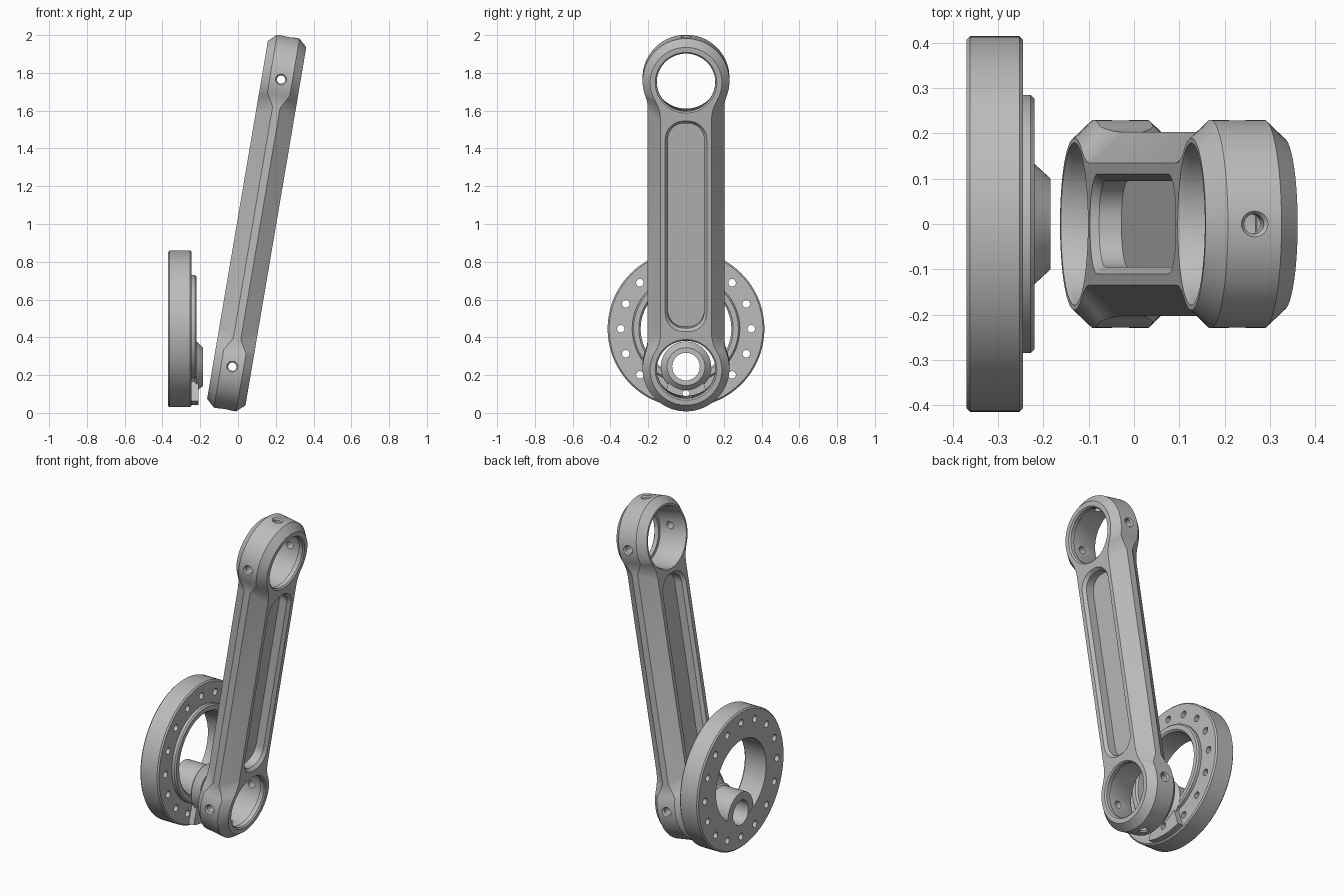
import bpy, bmesh, math
from math import sin, cos, pi, radians
from mathutils import Matrix, Vector

cube = bpy.data.objects.get("Cube")
if cube:
    bpy.data.objects.remove(cube, do_unlink=True)

metal = bpy.data.materials.new("brushed_grey")
metal.use_nodes = True
GREY = (0.5, 0.5, 0.5, 1)
metal.diffuse_color = GREY
metal.node_tree.nodes["Principled BSDF"].inputs["Base Color"].default_value = GREY


def loft(name, rings, hollow=False, matrix=None):
    """Skin a stack of equal rings; cap the ends, or close into a loop if hollow."""
    bm = bmesh.new()
    rows = [[bm.verts.new(p) for p in ring] for ring in rings]
    n = len(rows[0])
    for a, b in zip(rows, rows[1:] + (rows[:1] if hollow else [])):
        for i in range(n):
            j = (i + 1) % n
            bm.faces.new((a[i], a[j], b[j], b[i]))
    if not hollow:
        bm.faces.new(rows[0])
        bm.faces.new(rows[-1])
    bmesh.ops.recalc_face_normals(bm, faces=bm.faces)
    if matrix:
        bm.transform(matrix)
    mesh = bpy.data.meshes.new(name)
    bm.to_mesh(mesh)
    bm.free()
    mesh.materials.append(metal)
    obj = bpy.data.objects.new(name, mesh)
    bpy.context.collection.objects.link(obj)
    return obj


def lathe(name, profile, seg=64, hollow=False, matrix=None):
    """Revolve (x, radius) pairs around the x axis."""
    rings = [[(x, r * cos(2 * pi * i / seg), r * sin(2 * pi * i / seg)) for i in range(seg)]
             for x, r in profile]
    return loft(name, rings, hollow, matrix)


def combine(target, tool, operation="DIFFERENCE"):
    mod = target.modifiers.new("combine", "BOOLEAN")
    mod.operation, mod.solver, mod.object = operation, "EXACT", tool
    bpy.ops.object.select_all(action="DESELECT")
    bpy.context.view_layer.objects.active = target
    target.select_set(True)
    bpy.ops.object.modifier_apply(modifier=mod.name)
    bpy.data.objects.remove(tool, do_unlink=True)


def finish(obj):
    bpy.ops.object.select_all(action="DESELECT")
    bpy.context.view_layer.objects.active = obj
    obj.select_set(True)
    bpy.ops.object.shade_smooth_by_angle(angle=radians(30))


# Link arm, built upright around its own centre
EYE, HALF, FILLET = 0.771, 0.103, 0.2


def arm_outline(r, w):
    """Two round eyes blended into a straight shank: (y, z, side half thickness)."""
    ds = math.sqrt((r + FILLET) ** 2 - (w + FILLET) ** 2)
    a = math.asin(ds / (r + FILLET))
    quarter = []
    for i in range(25):
        t = pi / 2 - (pi / 2 + a) * i / 24
        quarter.append((r * cos(t), EYE + r * sin(t), 0.06))
    for i in range(1, 9):
        b = a * (1 - i / 8)
        quarter.append((w + FILLET - FILLET * cos(b), EYE - ds + FILLET * sin(b),
                        0.06 - 0.04 * i / 8))
    side = quarter + [(y, -z, d) for y, z, d in reversed(quarter)]
    return side + [(-y, z, d) for y, z, d in side[::-1][1:-1]]


face, rim = arm_outline(0.19, 0.135), arm_outline(0.23, 0.203)
arm = loft("link_arm", [
    [(-HALF, y, z) for y, z, d in face],
    [(-d, y, z) for y, z, d in rim],
    [(d, y, z) for y, z, d in rim],
    [(HALF, y, z) for y, z, d in face]])


# Rounded pockets on both faces, with a bevelled mouth
def pocket_ring(x, w, length):
    r = w * 0.88
    pts = []
    for i in range(4):
        cy = (w - r) * (1 if i in (0, 3) else -1)
        cz = (length - r) * (1 if i < 2 else -1)
        for k in range(11):
            t = pi / 2 * (i + k / 10)
            pts.append((x, cy + r * cos(t), cz + r * sin(t)))
    return pts


for s in (-1, 1):
    combine(arm, loft("pocket_cutter", [
        pocket_ring(s * x, 0.095 + g, 0.55 + g)
        for x, g in ((0.035, 0), (0.085, 0), (0.12, 0.029))]))

# Bearing seats and set screw holes in both eyes
for s in (-1, 1):
    at = Matrix.Translation((0, 0, s * EYE))
    combine(arm, lathe("seat_cutter", [
        (-0.12, 0.188), (-0.09, 0.172), (0.07, 0.172), (0.07, 0.155),
        (0.095, 0.155), (0.12, 0.18)], matrix=at))
    for direction in ((0, 1, 0), (0, -1, 0), (0, 0, s)):
        turn = Vector((1, 0, 0)).rotation_difference(Vector(direction)).to_matrix().to_4x4()
        combine(arm, lathe("screw_cutter", [(0.1, 0.022), (0.22, 0.022), (0.245, 0.042)],
                           24, matrix=at @ turn))
arm.location = (0.099, 0, 1.005)
arm.rotation_euler = (0, math.atan2(0.258, 1.52), 0)
finish(arm)

# Flanged disc with a raised collar
MID = 0.445
centre = Matrix.Translation((0, 0, MID))
disc = lathe("crank_disc", [
    (-0.37, 0.24), (-0.37, 0.407), (-0.362, 0.415), (-0.253, 0.415), (-0.245, 0.407),
    (-0.245, 0.285), (-0.228, 0.285), (-0.22, 0.277), (-0.22, 0.25), (-0.23, 0.24)],
    96, True, centre)

# Small raised pad at the bottom of the disc
sector = [(r, -pi / 2 + d * radians(18) * k / 6)
          for r, d in ((0.255, 1), (0.403, -1)) for k in range(-6, 7)]
combine(disc, loft("pad", [[(x, r * cos(t), MID + r * sin(t)) for r, t in sector]
                           for x in (-0.26, -0.21)]), "UNION")

# Offset pin boss with tapered nose and through hole
pin = Matrix.Translation((0, 0, 0.245))
combine(disc, lathe("boss", [(-0.367, 0.12), (-0.23, 0.12), (-0.22, 0.133), (-0.184, 0.1)],
                    matrix=pin), "UNION")
combine(disc, lathe("boss_cutter", [(-0.4, 0.073), (-0.15, 0.073)], 48, matrix=pin))

# Ring of bolt holes
for i in range(16):
    t = 2 * pi * i / 16
    combine(disc, lathe("bolt_cutter", [(-0.4, 0.02), (-0.19, 0.02)], 20, matrix=centre
                        @ Matrix.Translation((0, 0.345 * cos(t), 0.345 * sin(t)))))
finish(disc)
